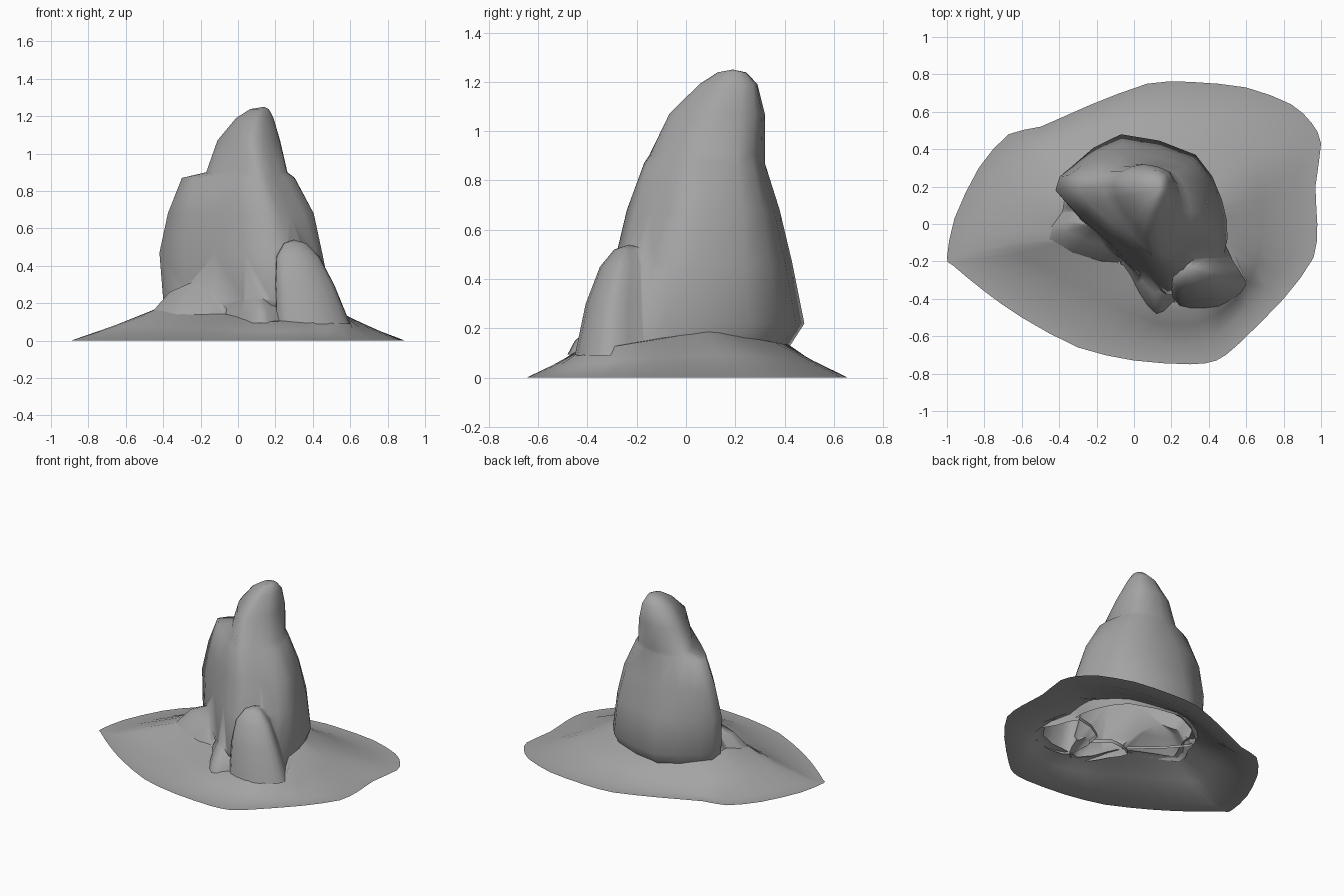
import bpy, bmesh
from mathutils import Vector
from mathutils.geometry import intersect_line_line_2d

if "Cube" in bpy.data.objects:
    bpy.data.objects.remove(bpy.data.objects["Cube"])

# Mid-grey stone shared by every part
stone = bpy.data.materials.new("stone")
stone.diffuse_color = (.37, .37, .37, 1)
stone.use_nodes = True
stone.node_tree.nodes["Principled BSDF"].inputs["Base Color"].default_value = stone.diffuse_color


def rounded(pts):
    """Double the points of a closed 2D outline with a Catmull-Rom curve."""
    out, n = [], len(pts)
    for i in range(n):
        a, b, c, d = (Vector(pts[(i + k) % n]) for k in (-1, 0, 1, 2))
        out += [tuple(b), tuple((b + c) * .55 - (a + d) * .05)]
    return out


def activate(ob):
    bpy.ops.object.select_all(action='DESELECT')
    ob.select_set(True)
    bpy.context.view_layer.objects.active = ob


def loft(name, rings, apex=None):
    """Skin a stack of equal-length rings; with an apex it becomes a closed solid."""
    bm = bmesh.new()
    rows = [[bm.verts.new(p) for p in ring] for ring in rings]
    n = len(rows[0])
    for a, b in zip(rows, rows[1:]):
        for i in range(n):
            j = (i + 1) % n
            bm.faces.new((a[i], a[j], b[j], b[i]))
    if apex:
        tip = bm.verts.new(apex)
        for i in range(n):
            bm.faces.new((rows[-1][i], rows[-1][(i + 1) % n], tip))
        bm.faces.new(rows[0][::-1])
    me = bpy.data.meshes.new(name)
    bm.to_mesh(me)
    bm.free()
    me.materials.append(stone)
    ob = bpy.data.objects.new(name, me)
    bpy.context.collection.objects.link(ob)
    return ob


def smooth(ob, degrees):
    activate(ob)
    bpy.ops.object.shade_smooth_by_angle(angle=degrees * 0.0174533)


def boulder(name, outline, levels, apex):
    """Boulder from one base outline; levels are (z, scale, centre x, centre y)."""
    _, _, bx, by = levels[0]
    rings = [[(cx + (x - bx) * s, cy + (y - by) * s, z) for x, y in rounded(outline)]
             for z, s, cx, cy in levels]
    return loft(name, rings, apex)


# Main rock spire: horizontal sections, anticlockwise from the left corner
sections = [
    (.22, [(-.40, .16), (-.12, -.14), (.18, -.38), (.42, -.30), (.50, -.08),
           (.47, .13), (.33, .37), (-.07, .48), (-.33, .31)]),
    (.47, [(-.42, .18), (-.12, -.11), (.18, -.29), (.36, -.19), (.45, -.06),
           (.43, .13), (.32, .34), (-.06, .43), (-.32, .31)]),
    (.68, [(-.375, .19), (-.12, -.07), (.15, -.24), (.28, -.14), (.405, -.02),
           (.38, .14), (.28, .31), (-.05, .38), (-.28, .31)]),
    (.87, [(-.30, .19), (-.14, .02), (.10, -.17), (.20, -.11), (.30, .00),
           (.29, .14), (.22, .27), (.00, .32), (-.19, .28)]),
    (.90, [(-.17, .20), (-.09, .05), (.08, -.15), (.18, -.10), (.26, .00),
           (.255, .14), (.20, .27), (.03, .32), (-.13, .28)]),
    (1.07, [(-.11, .20), (-.06, .08), (.05, -.06), (.13, -.05), (.21, .06),
            (.225, .16), (.19, .28), (.05, .32), (-.07, .28)]),
    (1.19, [(-.01, .19), (.02, .12), (.07, .06), (.12, .06), (.17, .12),
            (.19, .18), (.17, .27), (.09, .29), (.02, .26)]),
]
rings = [[(x, y, z) for x, y in rounded(pts)] for z, pts in sections]
base = [(.06 + (x - .06) * .93, .02 + (y - .02) * .86, .12) for x, y, _ in rings[0]]
cap = [(.14 + (x - .14) * .5, .20 + (y - .20) * .5, 1.238) for x, y, _ in rings[-1]]
spire = loft("rock_spire", [base] + rings + [cap], (.14, .19, 1.25))

# Rounded boulder leaning on the front right, buried into the spire
boulders = [boulder(
    "front_boulder",
    [(.21, -.40), (.30, -.45), (.45, -.44), (.57, -.37),
     (.60, -.29), (.53, -.17), (.46, -.02), (.22, -.12)],
    [(.09, 1, .42, -.28), (.30, .8, .37, -.27), (.45, .58, .33, -.25),
     (.52, .3, .31, -.24)], (.30, -.23, .54))]

# Small stone at the front foot
boulders.append(boulder(
    "foot_stone",
    [(-.09, -.17), (-.02, -.29), (.03, -.38), (.12, -.48), (.20, -.43),
     (.28, -.33), (.10, -.12)],
    [(.095, 1, .11, -.35), (.15, .93, .11, -.33), (.22, .68, .10, -.28)],
    (.08, -.18, .30)))

# Low wedge stone on the front left
boulders.append(boulder(
    "side_wedge",
    [(-.36, .18), (-.42, .06), (-.47, -.09), (-.17, -.20), (-.02, -.18), (-.05, .05)],
    [(.14, 1, -.24, -.06), (.26, .68, -.21, -.02)], (-.18, .0, .34)))

# Merge the stones into the spire so only the outer shell remains
activate(spire)
for b in boulders:
    mod = spire.modifiers.new("merge", 'BOOLEAN')
    mod.operation, mod.solver, mod.object = 'UNION', 'EXACT', b
    bpy.ops.object.modifier_apply(modifier=mod.name)
    bpy.data.objects.remove(b)

# Open the underside
bm = bmesh.new()
bm.from_mesh(spire.data)
bm.normal_update()
under = [f for f in bm.faces if f.normal.z < -.85 and f.calc_center_median().z < .2]
bmesh.ops.delete(bm, geom=under, context='FACES')
bm.to_mesh(spire.data)
bm.free()
smooth(spire, 65)

# Ground mound: rim outline and the footprint the rocks cover
rim = [(-1, -.18), (-.96, .03), (-.83, .30), (-.67, .48), (-.50, .52), (-.25, .63),
       (.07, .75), (.30, .76), (.60, .73), (.84, .64), (.95, .54), (1, .43),
       (.97, .20), (.98, 0), (.96, -.18), (.80, -.40), (.55, -.65), (.44, -.73),
       (.30, -.75), (0, -.73), (-.30, -.66), (-.60, -.50), (-.80, -.36), (-.97, -.22)]
foot = [(-.39, .16), (-.41, .06), (-.46, -.09), (-.17, -.19), (-.04, -.25), (.05, -.39),
        (.12, -.46), (.30, -.44), (.45, -.43), (.57, -.36), (.59, -.28), (.50, -.08),
        (.46, .12), (.32, .35), (-.07, .43), (-.31, .29)]
centre = Vector((.10, 0))


def contact(p):
    """Point where the ray from the centre towards p leaves the footprint."""
    for a, b in zip(foot, foot[1:] + foot[:1]):
        hit = intersect_line_line_2d(centre, p, Vector(a), Vector(b))
        if hit:
            return hit


def height(y):
    return .19 - (.1 - y) * .16 if y < .1 else .19 - (y - .1) * .18


outer, edge, middle, inner, lip = [], [], [], [], []
for p in rounded(rim[::-1]):
    p = Vector(p)
    c = contact(p)
    h = height(c.y)
    e = Vector((p.x * .89, p.y * .86))
    m = e.lerp(c, .5)
    q = centre + (c - centre) * .93
    outer.append((p.x, p.y, 0))
    edge.append((e.x, e.y, .001))
    middle.append(Vector((m.x, m.y, h * .5)))
    inner.append((c.x, c.y, h))
    lip.append((q.x, q.y, h + .004))
for _ in range(3):
    middle = [m * .5 + (middle[i - 1] + middle[(i + 1) % len(middle)]) * .25
              for i, m in enumerate(middle)]
smooth(loft("ground_mound", [outer, edge, middle, inner, lip]), 80)
